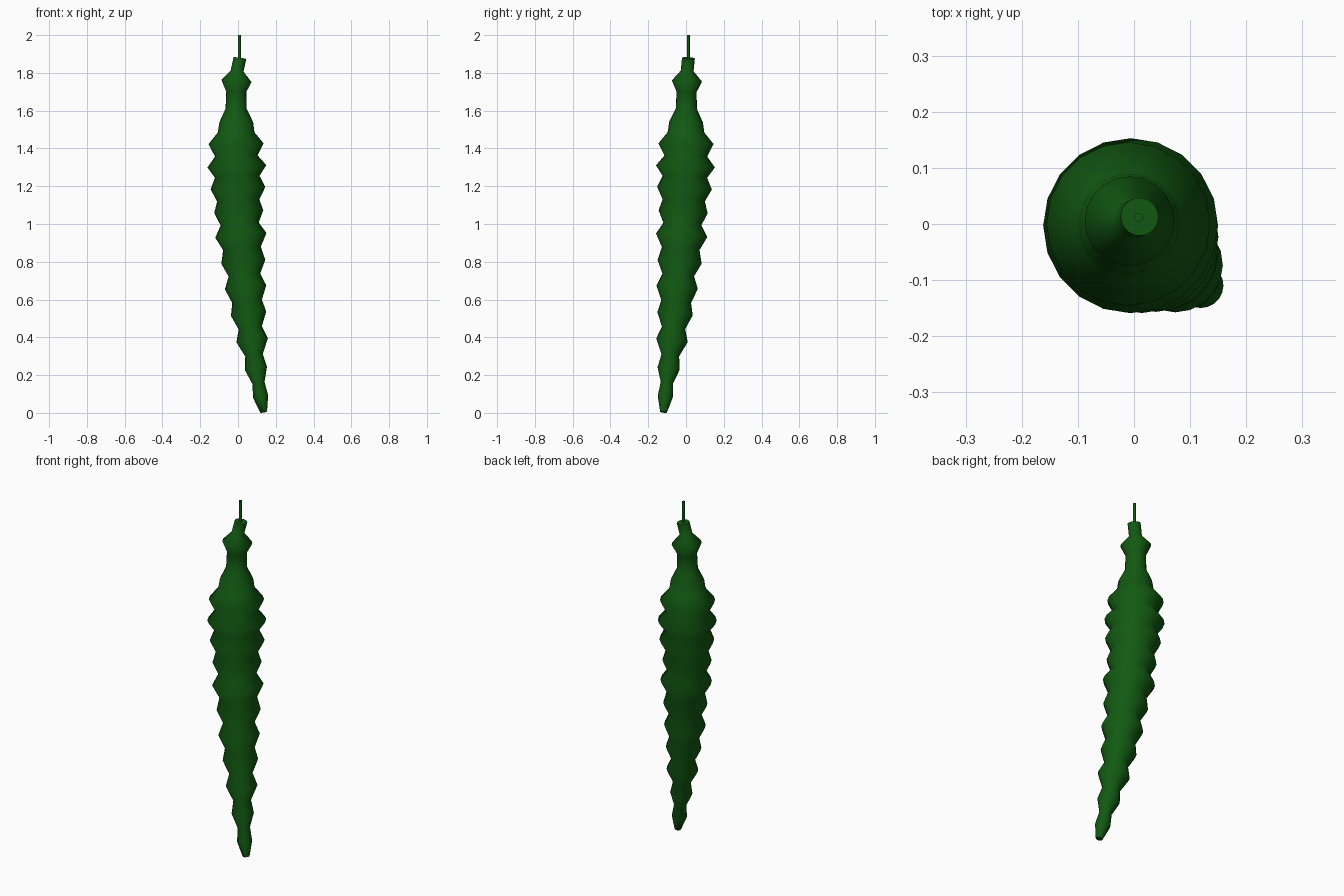
import bpy, bmesh, math
from mathutils import Vector

if "Cube" in bpy.data.objects:
    bpy.data.objects.remove(bpy.data.objects["Cube"])

SIDES = 20
# Body sections along the curved axis: x, y, z, radius
RINGS = [
    (.010, .013, 1.878, .034), (-.005, .006, 1.81, .034), (-.008, .005, 1.757, .080),
    (-.009, .003, 1.70, .053), (-.010, .002, 1.61, .056), (-.009, .000, 1.54, .089),
    (-.010, .000, 1.485, .097), (-.010, .000, 1.425, .146), (-.009, -.001, 1.36, .113),
    (-.006, -.003, 1.305, .156), (-.004, -.006, 1.25, .118), (.000, -.008, 1.19, .145),
    (.001, -.012, 1.125, .112), (.004, -.015, 1.065, .130), (.009, -.019, 1.0, .101),
    (.015, -.023, .94, .136), (.021, -.028, .87, .100), (.028, -.034, .80, .117),
    (.034, -.041, .73, .084), (.040, -.047, .665, .110), (.048, -.052, .59, .079),
    (.056, -.058, .525, .094), (.065, -.066, .45, .062), (.075, -.074, .385, .084),
    (.085, -.083, .305, .047), (.095, -.092, .235, .059), (.108, -.101, .16, .033),
    (.120, -.110, .085, .040), (.136, -.119, .004, .018),
]

mat = bpy.data.materials.new("green")
mat.diffuse_color = (.006, .10, .006, 1)
mat.use_nodes = True
mat.node_tree.nodes["Principled BSDF"].inputs["Base Color"].default_value = mat.diffuse_color


def tube(name, rings, sides):
    """Loft circles square to the axis running through the ring centres."""
    bm = bmesh.new()
    pts = [Vector(r[:3]) for r in rings]
    loops = []
    for i, r in enumerate(rings):
        t = pts[max(i - 2, 0)] - pts[min(i + 2, len(pts) - 1)]
        t.normalize()
        u = Vector((0, 1, 0)).cross(t).normalized()
        v = t.cross(u)
        loops.append([bm.verts.new(pts[i] + r[3] * (u * math.cos(a) + v * math.sin(a)))
                      for a in (2 * math.pi * k / sides for k in range(sides))])
    for a, b in zip(loops, loops[1:]):
        for k in range(sides):
            n = (k + 1) % sides
            bm.faces.new((a[k], b[k], b[n], a[n]))
    bm.faces.new(loops[0])
    bm.faces.new(loops[-1][::-1])
    bmesh.ops.recalc_face_normals(bm, faces=bm.faces)
    me = bpy.data.meshes.new(name)
    bm.to_mesh(me)
    bm.free()
    ob = bpy.data.objects.new(name, me)
    bpy.context.collection.objects.link(ob)
    me.materials.append(mat)
    bpy.ops.object.select_all(action='DESELECT')
    ob.select_set(True)
    bpy.context.view_layer.objects.active = ob
    bpy.ops.object.shade_smooth_by_angle(angle=math.radians(75))
    return ob


# Ridged hanging body and the thin stem above it
tube("ridged_body", RINGS, SIDES)
tube("stem", [(.008, .012, 2.0, .008), (.008, .012, 1.86, .008)], 12)
